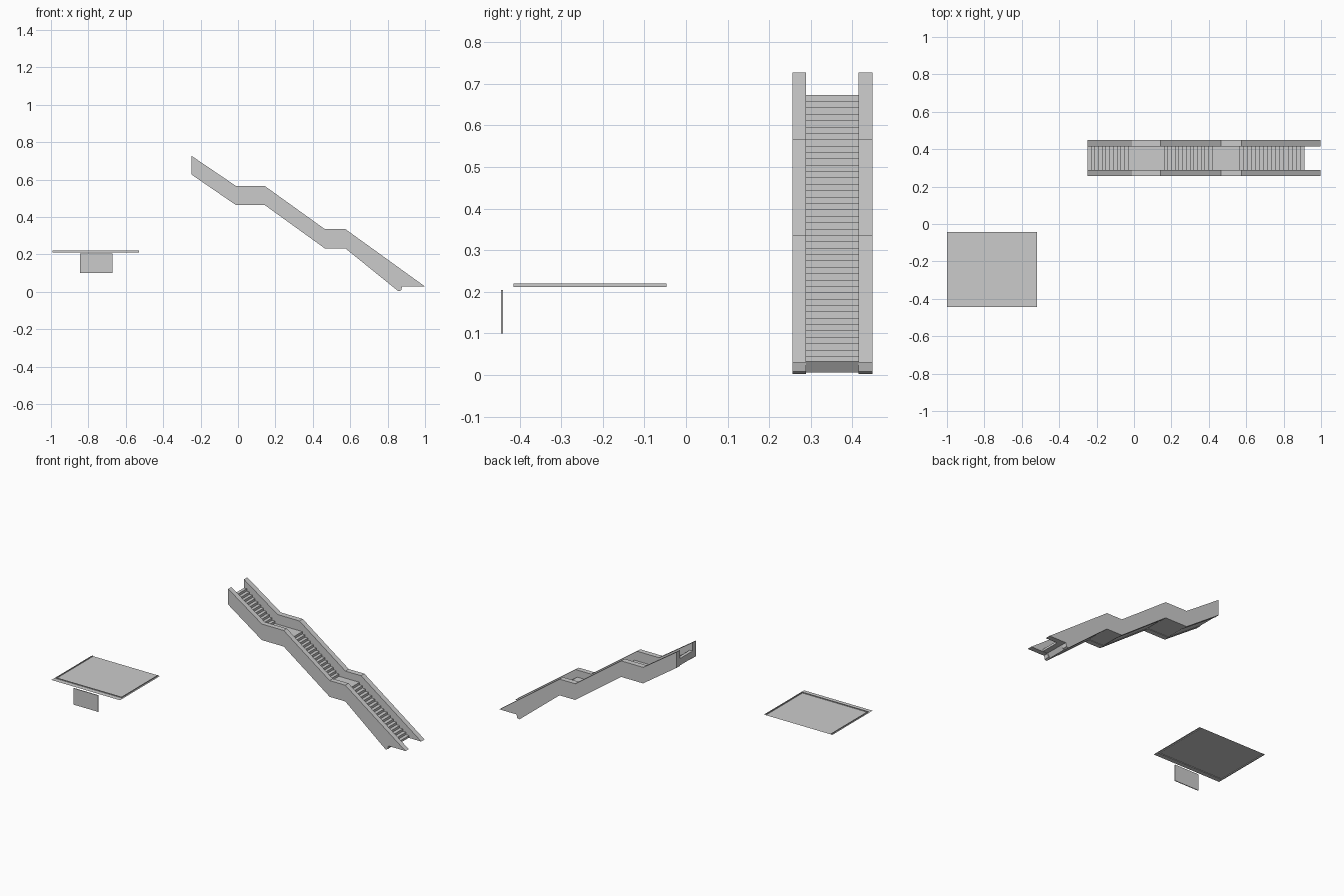
import bpy, bmesh

if "Cube" in bpy.data.objects:
    bpy.data.objects.remove(bpy.data.objects["Cube"])


def extrude_profile(name, pts, y0, y1):
    """Closed solid from an x-z outline, extruded along y."""
    bm = bmesh.new()
    face = bm.faces.new([bm.verts.new((x, y0, z)) for x, z in pts])
    ext = bmesh.ops.extrude_face_region(bm, geom=[face])
    verts = [v for v in ext["geom"] if isinstance(v, bmesh.types.BMVert)]
    bmesh.ops.translate(bm, verts=verts, vec=(0, y1 - y0, 0))
    bmesh.ops.recalc_face_normals(bm, faces=bm.faces)
    return finish(name, bm)


def box(name, lo, hi):
    x0, z0, x1, z1 = lo[0], lo[2], hi[0], hi[2]
    return extrude_profile(name, [(x0, z0), (x1, z0), (x1, z1), (x0, z1)], lo[1], hi[1])


def finish(name, bm):
    me = bpy.data.meshes.new(name)
    bm.to_mesh(me)
    bm.free()
    ob = bpy.data.objects.new(name, me)
    bpy.context.collection.objects.link(ob)
    return ob


# Side walls of the staircase
wall_top = [(-0.248, 0.727), (-0.012, 0.567), (0.142, 0.567),
            (0.465, 0.335), (0.575, 0.335), (0.998, 0.03)]
wall_bottom = [(0.878, 0.03), (0.872, 0.008), (0.858, 0.003), (0.575, 0.232),
               (0.465, 0.232), (0.142, 0.465), (-0.012, 0.465), (-0.248, 0.627)]
extrude_profile("wall_front", wall_top + wall_bottom, 0.256, 0.288)
extrude_profile("wall_back", wall_top + wall_bottom, 0.414, 0.448)

# Three flights of steps with two landings: x start, x end, z start, z end, count
flights = [(-0.248, -0.03, 0.673, 0.505, 11),
           (0.142, 0.42, 0.505, 0.29, 14),
           (0.542, 0.912, 0.29, 0.03, 17)]
steps = []
for x0, x1, z0, z1, n in flights:
    dx, dz = (x1 - x0) / n, (z1 - z0) / n
    steps.append((x0, z0))
    for i in range(n):
        steps.append((x0 + dx * (i + 1), z0 + dz * i))
        steps.append((x0 + dx * (i + 1), z0 + dz * (i + 1)))
    steps.pop()
    steps.append((x1, z1))
# drop the doubled points where a landing runs into the next flight
outline = [p for i, p in enumerate(steps) if i == 0 or p != steps[i - 1]]
outline[-1] = (0.912, 0.032)
under = [(0.878, 0.032), (0.86, 0.006), (0.576, 0.235), (0.466, 0.235),
         (0.143, 0.468), (-0.011, 0.468), (-0.248, 0.63)]
extrude_profile("stair_steps", outline + under, 0.288, 0.414)

# Flat canopy sheet with a thin raised edge
bm = bmesh.new()
bm.faces.new([bm.verts.new(p) for p in ((-1.0, -0.445, 0.215), (-0.518, -0.445, 0.215),
                                        (-0.518, -0.042, 0.215), (-1.0, -0.042, 0.215))])
finish("canopy_sheet", bm)
for side, x in (("left", -0.99), ("right", -0.53)):
    box("canopy_edge_" + side, (x - 0.002, -0.414, 0.211), (x + 0.002, -0.047, 0.22))
box("canopy_edge_front", (-0.988, -0.414, 0.211), (-0.532, -0.41, 0.22))

# Hanging panel in front of the canopy
box("front_panel", (-0.845, -0.445, 0.1), (-0.672, -0.44, 0.204))
